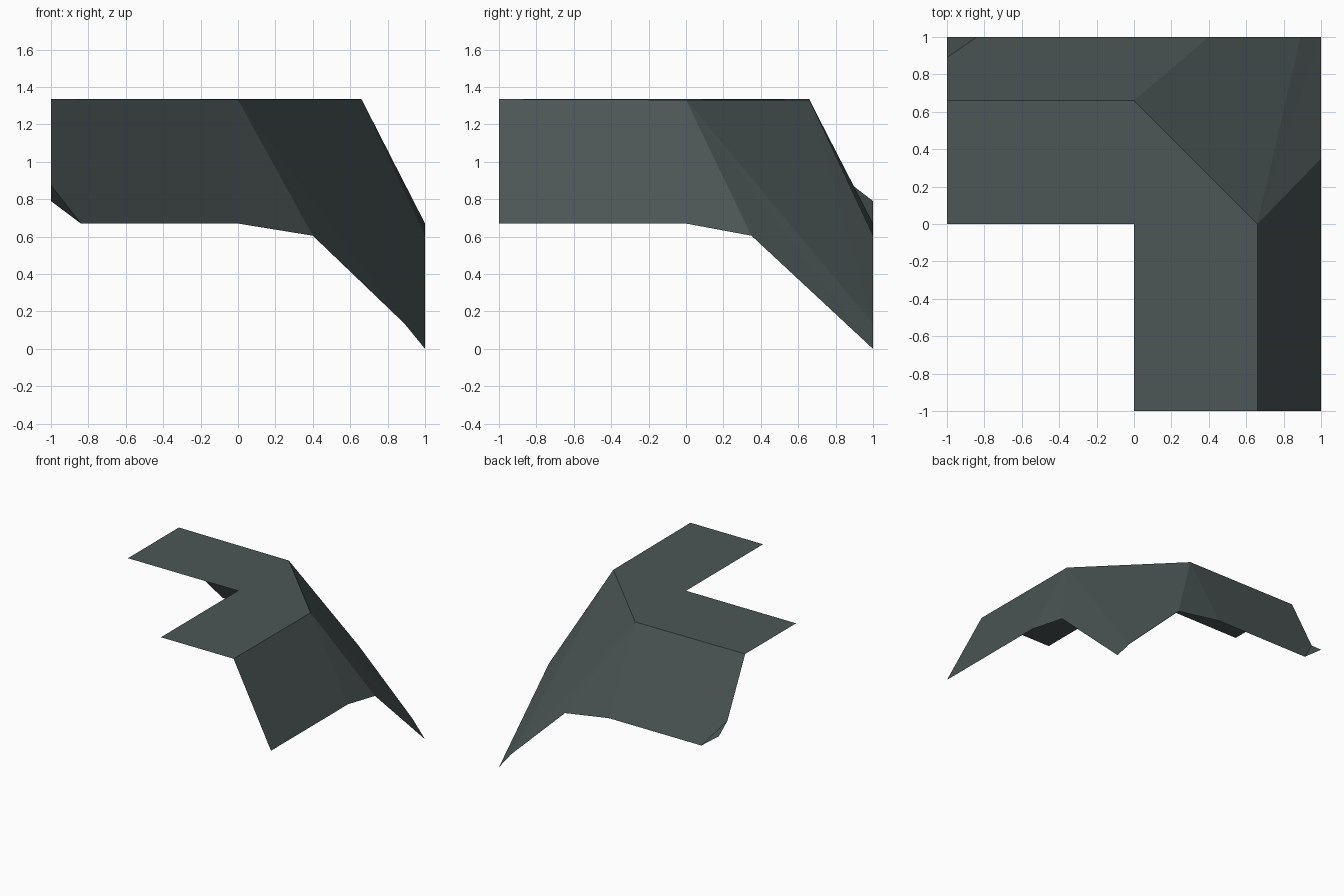
import bpy
import bmesh

cube = bpy.data.objects.get("Cube")
if cube:
    bpy.data.objects.remove(cube, do_unlink=True)

# Single slate colour for the whole surface
slate = bpy.data.materials.new("dark_slate")
slate.use_nodes = True
colour = (0.072, 0.092, 0.092, 1)
slate.diffuse_color = colour
shader = slate.node_tree.nodes["Principled BSDF"]
shader.inputs["Base Color"].default_value = colour
shader.inputs["Roughness"].default_value = 0.9


def make_panels(name, panels):
    """Flat panels sharing corners, with all faces turned upward."""
    bm = bmesh.new()
    for panel in panels:
        bm.faces.new([bm.verts.new(p) for p in panel])
    bmesh.ops.remove_doubles(bm, verts=bm.verts, dist=0.0001)
    bm.normal_update()
    for face in bm.faces:
        if face.normal.z < 0:
            face.normal_flip()
    mesh = bpy.data.meshes.new(name)
    bm.to_mesh(mesh)
    bm.free()
    mesh.materials.append(slate)
    obj = bpy.data.objects.new(name, mesh)
    bpy.context.collection.objects.link(obj)
    return obj


# Shared heights and ridge position
top, rim, foot, ridge = 1.335, 1.331, 0.67, 0.66

# Shared corners
inner = (0, 0, top)
back_ridge = (0, ridge, rim)
side_ridge = (ridge, 0, rim)
back_end = (-1, ridge, top)
side_end = (ridge, -1, top)
back_foot = (0, 1, foot)
side_foot = (1, 0, foot)
back_valley = (0.4, 1, 0.605)
side_valley = (1, 0.35, 0.605)
corner_bend = (0.89, 1, 0.135)
corner_tip = (1, 1, 0)
fold_high = (-1, 0.89, 0.875)
fold_low = (-0.84, 1, foot)

# Level L-shaped ledge with a chamfered outer corner
make_panels("top_ledge", [
    [(-1, 0, top), inner, back_ridge, back_end],
    [(0, -1, top), side_end, side_ridge, inner],
    [inner, side_ridge, back_ridge],
])

# Slope along the back, with a small folded corner at its far end
make_panels("back_slope", [
    [back_end, back_ridge, back_foot, fold_low, fold_high],
    [back_ridge, back_valley, back_foot],
    [fold_high, fold_low, (-1, 1, 0.79)],
])

# Slope along the left side
make_panels("side_slope", [
    [side_end, (1, -1, foot), side_foot, side_ridge],
    [side_ridge, side_foot, side_valley],
])

# Long slope falling to the outer corner
make_panels("corner_slope", [
    [back_ridge, side_ridge, corner_bend],
    [back_ridge, corner_bend, back_valley],
    [side_ridge, side_valley, corner_tip],
    [side_ridge, corner_tip, corner_bend],
])
